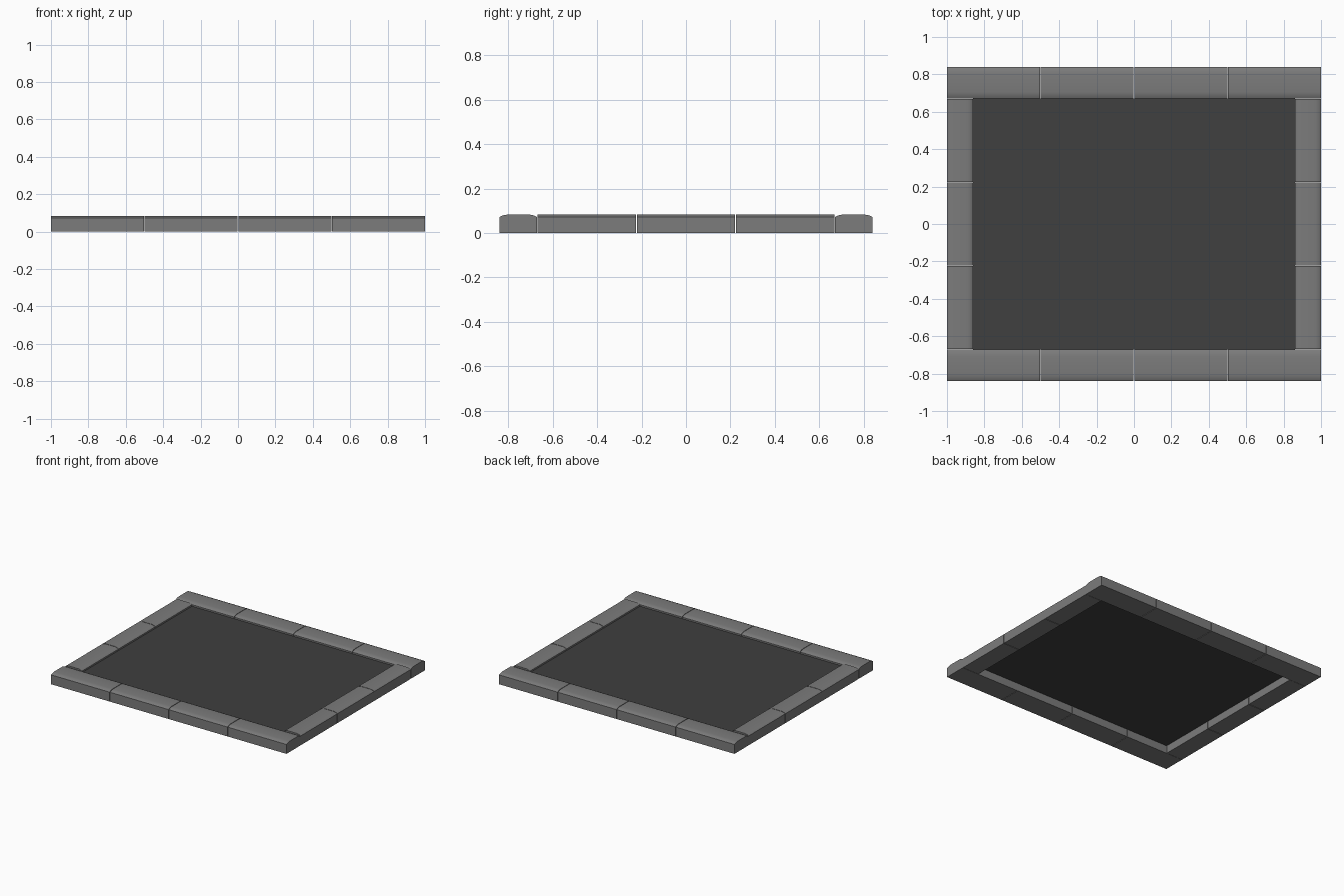
import bpy
import bmesh
import math
from mathutils import Matrix, Vector

cube = bpy.data.objects.get("Cube")
if cube:
    bpy.data.objects.remove(cube, do_unlink=True)

HALF_X, HALF_Y = 1.0, 0.84
SIDE_W, END_W = 0.14, 0.17
GAP = 0.004


def material(name, value):
    mat = bpy.data.materials.new(name)
    mat.use_nodes = True
    colour = (value, value, value, 1)
    mat.diffuse_color = colour
    bsdf = mat.node_tree.nodes["Principled BSDF"]
    bsdf.inputs["Base Color"].default_value = colour
    bsdf.inputs["Roughness"].default_value = 0.9
    return mat


stone_grey = material("stone_grey", 0.2)
ground_dark = material("ground_dark", 0.05)

# Kerb cross-section: fraction across the width, height
PROFILE = [(0, 0), (0, 0.072), (0.06, 0.077), (0.13, 0.081), (0.22, 0.083),
           (0.78, 0.083), (0.87, 0.081), (0.94, 0.077), (1, 0.072), (1, 0)]


def add_object(name, bm, mat):
    mesh = bpy.data.meshes.new(name)
    bm.to_mesh(mesh)
    bm.free()
    mesh.materials.append(mat)
    obj = bpy.data.objects.new(name, mesh)
    bpy.context.scene.collection.objects.link(obj)
    return obj


def kerb_stone(name, width, length, location, angle):
    """Extrude the profile along x, then turn it so the outer face points outward."""
    bm = bmesh.new()
    verts = [bm.verts.new((-length / 2, t * width, z)) for t, z in PROFILE]
    face = bm.faces.new(verts)
    grown = bmesh.ops.extrude_face_region(bm, geom=[face])
    moved = [v for v in grown["geom"] if isinstance(v, bmesh.types.BMVert)]
    bmesh.ops.translate(bm, verts=moved, vec=(length, 0, 0))
    bmesh.ops.recalc_face_normals(bm, faces=bm.faces)
    bm.transform(Matrix.Translation(Vector(location)) @ Matrix.Rotation(angle, 4, "Z"))
    obj = add_object(name, bm, stone_grey)
    bpy.ops.object.select_all(action="DESELECT")
    obj.select_set(True)
    bpy.context.view_layer.objects.active = obj
    bpy.ops.object.shade_smooth_by_angle(angle=math.radians(30))


def kerb_row(name, count, span, width, place, angle):
    """Lay equal stones along a span with thin open joints."""
    step = span / count
    for i in range(count):
        centre = (i + 0.5) * step - span / 2
        kerb_stone(f"{name}_{i + 1}", width, step - GAP, place(centre), angle)


# Front and back rows run the full width; side rows fit between them
inner_x, inner_y = HALF_X - SIDE_W, HALF_Y - END_W
kerb_row("front_kerb", 4, 2 * HALF_X + GAP, END_W, lambda c: (c, -HALF_Y, 0), 0)
kerb_row("back_kerb", 4, 2 * HALF_X + GAP, END_W, lambda c: (c, HALF_Y, 0), math.pi)
kerb_row("left_kerb", 3, 2 * inner_y, SIDE_W, lambda c: (HALF_X, c, 0), math.pi / 2)
kerb_row("right_kerb", 3, 2 * inner_y, SIDE_W, lambda c: (-HALF_X, c, 0), -math.pi / 2)

# Sunken ground sheet inside the kerb
bm = bmesh.new()
bmesh.ops.create_grid(bm, x_segments=1, y_segments=1, size=1)
bmesh.ops.scale(bm, verts=bm.verts, vec=(inner_x, inner_y, 1))
bmesh.ops.translate(bm, verts=bm.verts, vec=(0, 0, 0.06))
add_object("ground_panel", bm, ground_dark)
